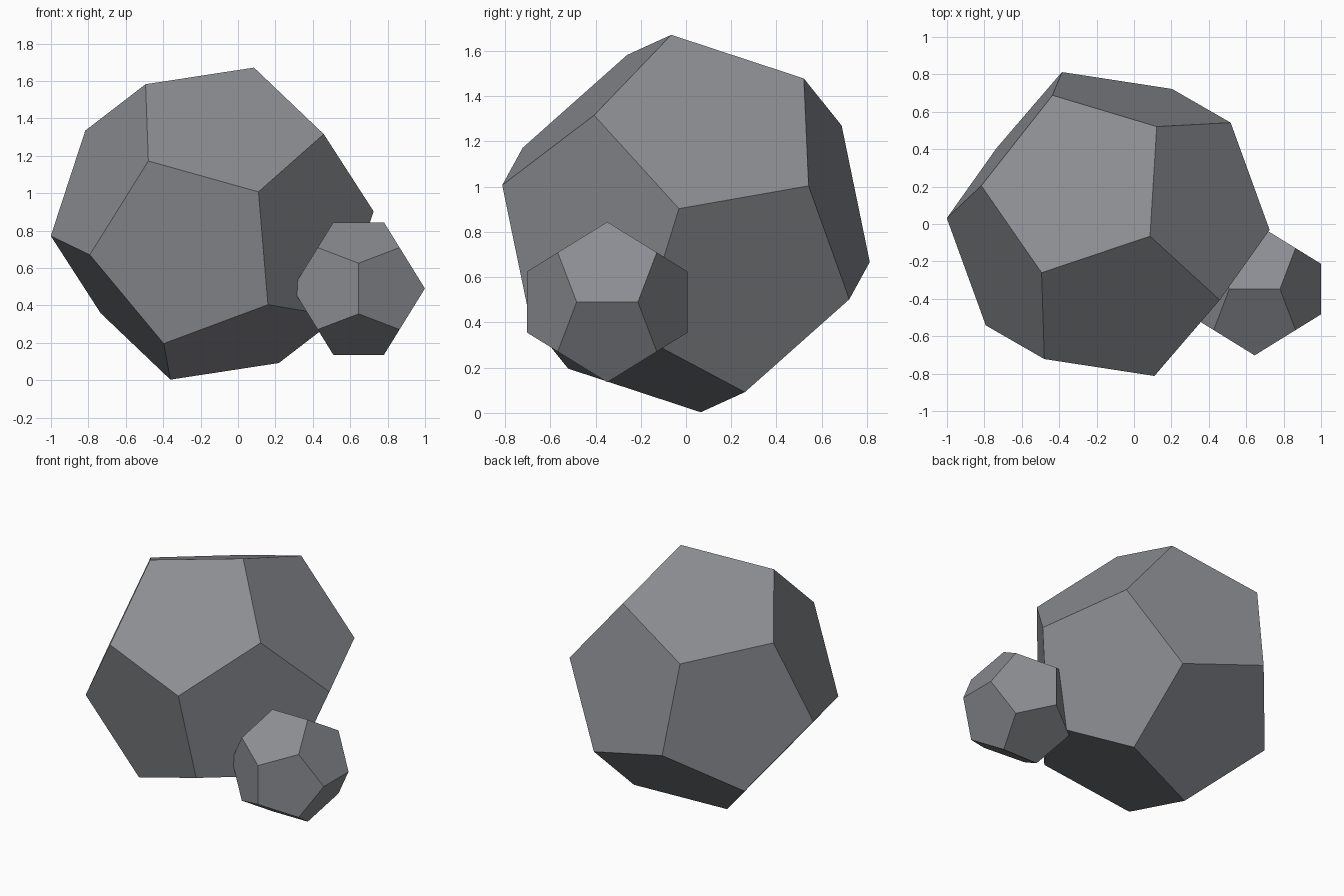
import bpy, bmesh, math
from mathutils import Vector, Matrix

if "Cube" in bpy.data.objects:
    bpy.data.objects.remove(bpy.data.objects["Cube"])

PHI = (1 + math.sqrt(5)) / 2

grey = bpy.data.materials.new("slate_grey")
grey.diffuse_color = (0.26, 0.27, 0.29, 1)
grey.use_nodes = True
grey.node_tree.nodes["Principled BSDF"].inputs["Base Color"].default_value = grey.diffuse_color


def frame(corner, edge):
    """Orthonormal frame from a corner direction and an edge leaving it."""
    n = Vector(corner).normalized()
    e = Vector(edge)
    e = (e - n * e.dot(n)).normalized()
    return Matrix((n, e, n.cross(e))).transposed()


def dodecahedron(name, centre, size, rotation):
    """Regular dodecahedron around a cube of half-width size."""
    signs = (-1, 1)
    points = [Vector((x, y, z)) for x in signs for y in signs for z in signs]
    for s in signs:
        for t in signs:
            p, q = s / PHI, t * PHI
            points += [Vector((p, 0, q)), Vector((q, p, 0)), Vector((0, q, p))]
    bm = bmesh.new()
    for p in points:
        bm.verts.new(rotation @ p * size)
    bmesh.ops.convex_hull(bm, input=bm.verts)
    # Merge the hull triangles into twelve pentagons
    bmesh.ops.dissolve_limit(bm, angle_limit=math.radians(5),
                             verts=bm.verts, edges=bm.edges)
    bmesh.ops.recalc_face_normals(bm, faces=bm.faces)
    mesh = bpy.data.meshes.new(name)
    bm.to_mesh(mesh)
    bm.free()
    mesh.materials.append(grey)
    obj = bpy.data.objects.new(name, mesh)
    obj.location = centre
    bpy.context.collection.objects.link(obj)


# Large tilted solid: one corner and one of its edges fix the tilt
canonical = frame((1, 1, 1), (1 / PHI - 1, -1, PHI - 1))
tilted = frame((0.223, -0.065, 0.832), (-0.58, -0.195, -0.09))
dodecahedron("large_dodecahedron", (-0.138, 0, 0.837), 0.5,
             tilted @ canonical.transposed())

# Small upright solid set into the large one
dodecahedron("small_dodecahedron", (0.645, -0.348, 0.49), 0.219, Matrix.Identity(3))
